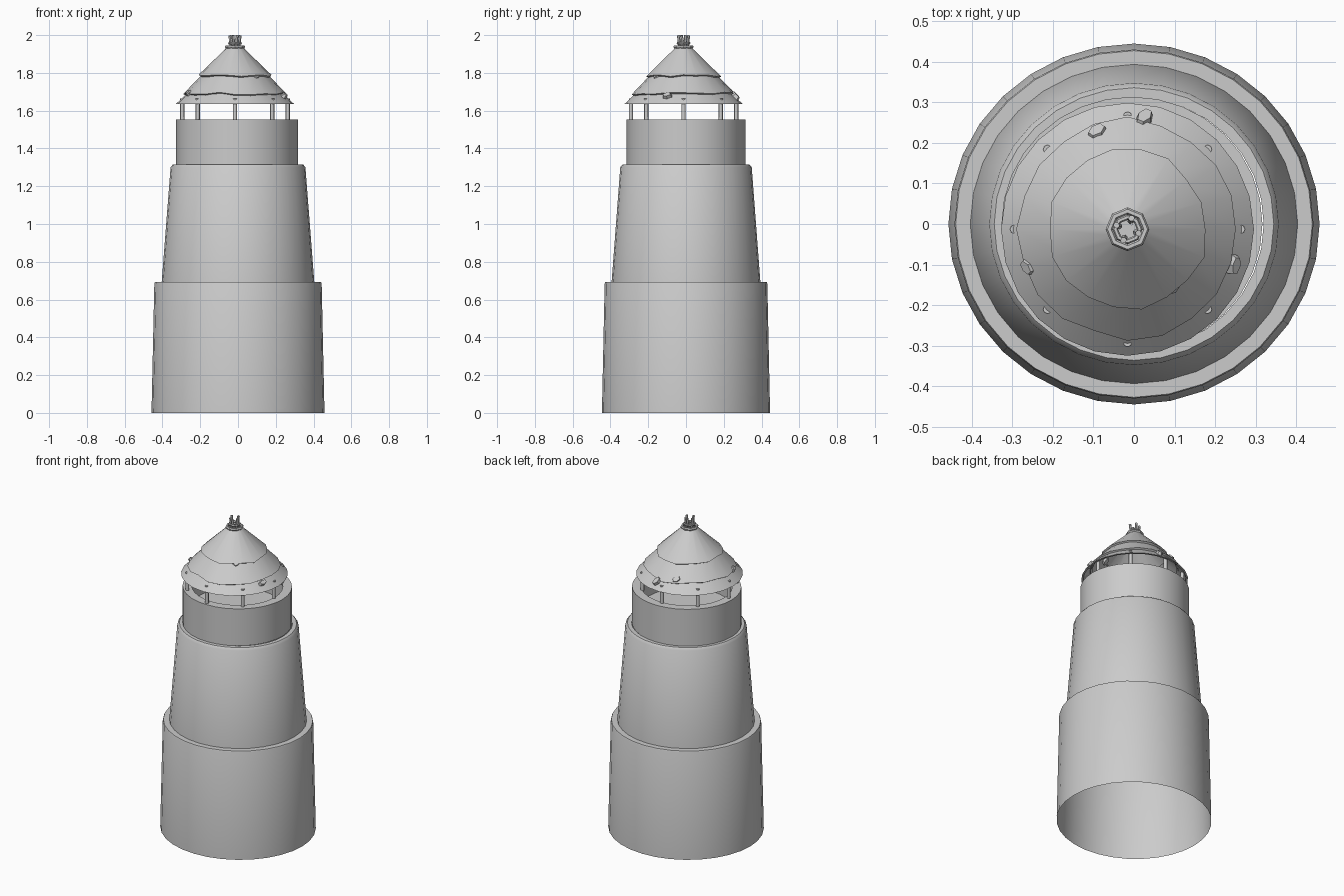
import bpy, bmesh, math, random
from mathutils import Vector, Matrix

if "Cube" in bpy.data.objects:
    bpy.data.objects.remove(bpy.data.objects["Cube"])

random.seed(4)
AX, AY = -0.016, -0.013   # roof axis leans slightly off centre


def finish(name, bm, smooth=True, angle=35):
    bmesh.ops.recalc_face_normals(bm, faces=bm.faces)
    me = bpy.data.meshes.new(name)
    bm.to_mesh(me)
    bm.free()
    ob = bpy.data.objects.new(name, me)
    bpy.context.collection.objects.link(ob)
    if smooth:
        bpy.ops.object.select_all(action='DESELECT')
        bpy.context.view_layer.objects.active = ob
        ob.select_set(True)
        bpy.ops.object.shade_smooth_by_angle(angle=math.radians(angle))
    return ob


def lathe(name, profile, sides=32, ratio=1.0, cx=0.0, cy=0.0, wobble=0.0, closed=False):
    """Spin a (radius, z) profile; ratio squashes y, wobble roughens the rim."""
    bm = bmesh.new()
    jitter = [(random.uniform(-wobble, wobble), random.uniform(-wobble, wobble)) for _ in range(sides)]
    rings = []
    for k, (r, z) in enumerate(profile):
        ring = []
        for i in range(sides):
            a = 2 * math.pi * i / sides
            dr, dz = jitter[i] if k < 2 else (0, 0)
            ring.append(bm.verts.new((cx + (r + dr) * math.cos(a),
                                      cy + (r + dr) * math.sin(a) * ratio, z - dr + dz * 0.3)))
        rings.append(ring)
    pairs = list(zip(rings, rings[1:]))
    if closed:
        pairs.append((rings[-1], rings[0]))
    for lo, hi in pairs:
        for i in range(sides):
            j = (i + 1) % sides
            bm.faces.new((lo[i], lo[j], hi[j], hi[i]))
    return finish(name, bm)


def rod(name, p, q, r, sides=8):
    p, q = Vector(p), Vector(q)
    bm = bmesh.new()
    m = Matrix.Translation((p + q) / 2) @ (q - p).to_track_quat('Z', 'Y').to_matrix().to_4x4()
    bmesh.ops.create_cone(bm, cap_ends=True, segments=sides, radius1=r, radius2=r,
                          depth=(q - p).length, matrix=m)
    return finish(name, bm, angle=50)


# Tower: three stepped, tapering drums, open underneath
lathe("base_drum", [(0.458, 0), (0.443, 0.685), (0.44, 0.692), (0.402, 0.692)], ratio=0.972)
lathe("middle_drum", [(0.404, 0.692), (0.357, 1.30), (0.345, 1.315), (0.32, 1.315)], ratio=0.975)
lathe("gallery_drum", [(0.322, 1.315), (0.322, 1.552), (0.268, 1.552), (0.268, 1.42), (0.002, 1.42)],
      ratio=0.975, cx=-0.005)

# Posts carrying the roof
for i in range(8):
    a = math.pi * i / 4
    x, y = AX + 0.279 * math.cos(a), AY + 0.279 * math.sin(a)
    rod(f"roof_post_{i}", (x, y, 1.545), (x, y, 1.665), 0.011)

# Roof: three overlapping rough-edged layers
lathe("roof_lower", [(0.30, 1.636), (0.312, 1.636), (0.245, 1.70)], 24, cx=AX, cy=AY)
lathe("roof_middle", [(0.258, 1.685), (0.270, 1.692), (0.18, 1.785)], 20, cx=AX, cy=AY, wobble=0.008)
lathe("roof_upper", [(0.184, 1.779), (0.196, 1.786), (0.045, 1.932)], 18, cx=AX, cy=AY, wobble=0.006)

# Loose chips lying on the roof: x, y, length, width, turn
chips = [(-0.09, 0.225, 0.030, 0.023, 0.5), (0.025, 0.26, 0.034, 0.021, 1.2),
         (-0.26, -0.105, 0.026, 0.017, 0.4), (0.245, -0.10, 0.030, 0.018, 0.2),
         (0.095, -0.15, 0.026, 0.018, 0.8)]
for n, (x, y, l, w, turn) in enumerate(chips):
    out = Vector((x - AX, y - AY, 0))
    z = 1.636 + (0.316 - out.length) * 1.03
    normal = out.normalized() + Vector((0, 0, 1))
    bm = bmesh.new()
    m = (Matrix.Translation((x, y, z)) @ normal.to_track_quat('Z', 'Y').to_matrix().to_4x4()
         @ Matrix.Rotation(turn, 4, 'Z') @ Matrix.Diagonal((l, w, 1, 1)))
    bmesh.ops.create_cone(bm, cap_ends=True, segments=6, radius1=1, radius2=0.75, depth=0.025, matrix=m)
    finish(f"roof_chip_{n}", bm, smooth=False)


# Finial: two octagonal rings with four prongs
def ring(name, r, t, z):
    prof = [(r + t * math.cos(k * math.pi / 3), z + t * math.sin(k * math.pi / 3)) for k in range(6)]
    lathe(name, prof, 8, cx=AX, cy=AY, closed=True)


ring("finial_ring_lower", 0.045, 0.009, 1.938)
ring("finial_ring_upper", 0.030, 0.007, 1.957)
for i in range(4):
    a = math.radians(70 + 90 * i)
    c, s = math.cos(a), math.sin(a)
    rod(f"finial_prong_{i}", (AX + 0.022 * c, AY + 0.022 * s, 1.935),
        (AX + 0.029 * c, AY + 0.029 * s, 1.999), 0.008, 6)
